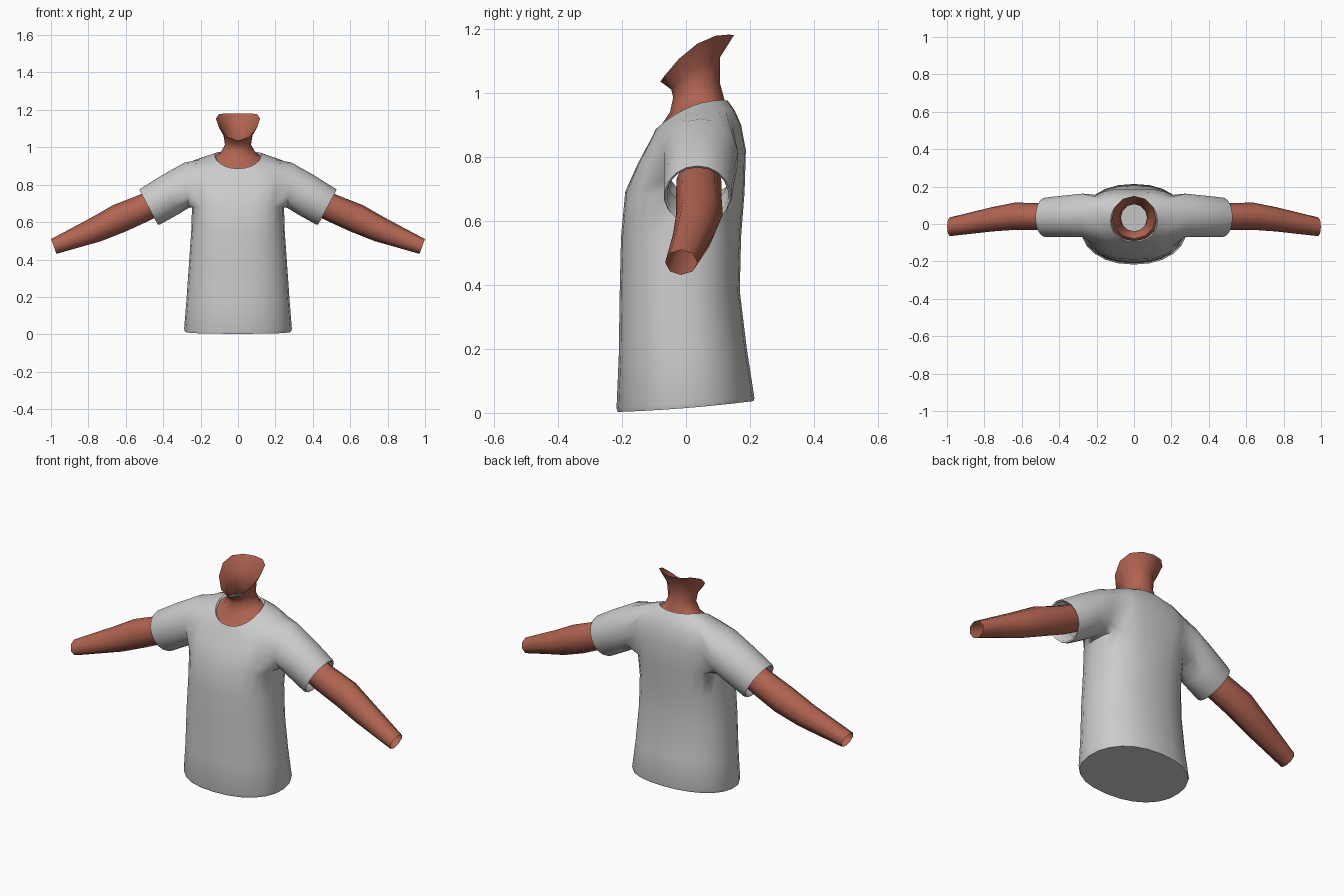
import bpy, bmesh
from math import sin, cos, pi, radians, copysign

cube = bpy.data.objects.get("Cube")
if cube:
    bpy.data.objects.remove(cube)


def material(name, rgb):
    m = bpy.data.materials.new(name)
    m.use_nodes = True
    m.diffuse_color = (*rgb, 1)
    m.node_tree.nodes["Principled BSDF"].inputs["Base Color"].default_value = (*rgb, 1)
    return m


cloth = material("light grey cloth", (0.6, 0.6, 0.6))
skin = material("warm brown skin", (0.44, 0.127, 0.082))


def level_ring(rx, yf, yb, zf, zs, zb, power, n):
    """Ring around z, with separate heights at the front, sides and back."""
    pts = []
    for i in range(n):
        a = 2 * pi * i / n
        c, s = [copysign(abs(v) ** (2 / power), v) for v in (cos(a), sin(a))]
        z = zs + (zb - zf) / 2 * s + ((zb + zf) / 2 - zs) * s * s
        pts.append((rx * c, (yf + yb) / 2 + (yb - yf) / 2 * s, z))
    return pts


def limb_ring(cx, cz, height, tilt, cy, depth, n, side=1):
    """Ring across a limb that runs outwards along x, starting at its top."""
    t = radians(tilt)
    pts = []
    for i in range(n):
        a = 2 * pi * i / n
        h = height * cos(a)
        pts.append((side * (cx + h * sin(t)), cy + depth * sin(a), cz + h * cos(t)))
    return pts


def add_loops(bm, rings):
    return [[bm.verts.new(p) for p in ring] for ring in rings]


def skin_loops(bm, loops):
    for a, b in zip(loops, loops[1:]):
        for i in range(len(a)):
            j = (i + 1) % len(a)
            bm.faces.new((a[i], a[j], b[j], b[i]))


def finish(name, bm, mat, mirror=False):
    bmesh.ops.recalc_face_normals(bm, faces=bm.faces)
    mesh = bpy.data.meshes.new(name)
    bm.to_mesh(mesh)
    bm.free()
    mesh.materials.append(mat)
    ob = bpy.data.objects.new(name, mesh)
    bpy.context.collection.objects.link(ob)
    if mirror:
        ob.modifiers.new("mirror", "MIRROR").use_mirror_merge = False
    bpy.ops.object.select_all(action="DESELECT")
    ob.select_set(True)
    bpy.context.view_layer.objects.active = ob
    bpy.ops.object.shade_smooth_by_angle(angle=radians(60))


# Shirt body from the closed hem up to the folded collar
SIDES = 24
body = [
    (0.284, -0.213, 0.211, 0.003, 0.015, 0.037, 2.2),
    (0.288, -0.217, 0.214, 0.015, 0.03, 0.045, 2.2),
    (0.276, -0.21, 0.19, 0.18, 0.18, 0.20, 2.2),
    (0.262, -0.207, 0.168, 0.38, 0.38, 0.38, 2.3),
    (0.25, -0.203, 0.172, 0.55, 0.55, 0.55, 2.4),
    (0.246, -0.19, 0.183, 0.69, 0.68, 0.69, 2.7),
    (0.248, -0.15, 0.187, 0.78, 0.78, 0.82, 3.3),
    (0.245, -0.115, 0.172, 0.845, 0.865, 0.90, 3.3),
    (0.20, -0.103, 0.152, 0.868, 0.935, 0.945, 2.7),
    (0.125, -0.095, 0.13, 0.886, 0.958, 0.976, 2.2),
    (0.116, -0.087, 0.12, 0.876, 0.946, 0.962, 2.2),
]
# Short sleeves with a rounded, turned-in hem
sleeve = [
    (0.275, 0.797, 0.122, 5, 0.047, 0.117),
    (0.365, 0.745, 0.114, 20, 0.042, 0.112),
    (0.468, 0.684, 0.109, 28, 0.036, 0.107),
    (0.478, 0.679, 0.105, 28, 0.036, 0.103),
    (0.474, 0.681, 0.097, 28, 0.036, 0.096),
    (0.38, 0.735, 0.098, 22, 0.036, 0.096),
]
bm = bmesh.new()
loops = add_loops(bm, [level_ring(*r, SIDES) for r in body])
skin_loops(bm, loops)
bm.faces.new(loops[0])

# Armholes: open a patch of the body on each side and join a sleeve to its rim
LOW, HIGH, HALF = 5, 8, 3
for side in (1, -1):
    def at(row, k):
        return loops[row][(k if side > 0 else SIDES // 2 - k) % SIDES]

    patch = {at(r, k) for r in range(LOW, HIGH + 1) for k in range(-HALF, HALF + 1)}
    inside = [f for f in bm.faces if all(v in patch for v in f.verts)]
    bmesh.ops.delete(bm, geom=inside, context="FACES")
    rim = [at(HIGH, k) for k in range(HALF + 1)]
    rim += [at(r, HALF) for r in range(HIGH - 1, LOW, -1)]
    rim += [at(LOW, k) for k in range(HALF, -HALF - 1, -1)]
    rim += [at(r, -HALF) for r in range(LOW + 1, HIGH)]
    rim += [at(HIGH, k) for k in range(-HALF, 0)]
    rings = [limb_ring(*r, len(rim), side) for r in sleeve]
    skin_loops(bm, [rim] + add_loops(bm, rings))
finish("shirt", bm, cloth)

# Bare arms, open at the wrist
arm = [
    (0.40, 0.73, 0.072, 28, 0.04, 0.07),
    (0.505, 0.675, 0.074, 25, 0.04, 0.071),
    (0.635, 0.62, 0.078, 25, 0.042, 0.073),
    (0.76, 0.56, 0.068, 25, 0.025, 0.065),
    (0.985, 0.47, 0.042, 20, -0.015, 0.05),
]
bm = bmesh.new()
skin_loops(bm, add_loops(bm, [limb_ring(*r, 8) for r in arm]))
finish("arms", bm, skin, mirror=True)

# Neck flaring into the open jaw line
neck = [
    (0.122, -0.092, 0.123, 0.877, 0.95, 0.966, 2.2),
    (0.095, -0.05, 0.12, 0.94, 0.966, 0.978, 2),
    (0.07, -0.04, 0.106, 0.985, 1.015, 1.03, 2),
    (0.08, -0.046, 0.106, 1.01, 1.08, 1.11, 2),
    (0.118, -0.08, 0.15, 1.035, 1.153, 1.18, 2),
]
bm = bmesh.new()
skin_loops(bm, add_loops(bm, [level_ring(*r, 12) for r in neck]))
finish("neck", bm, skin)
